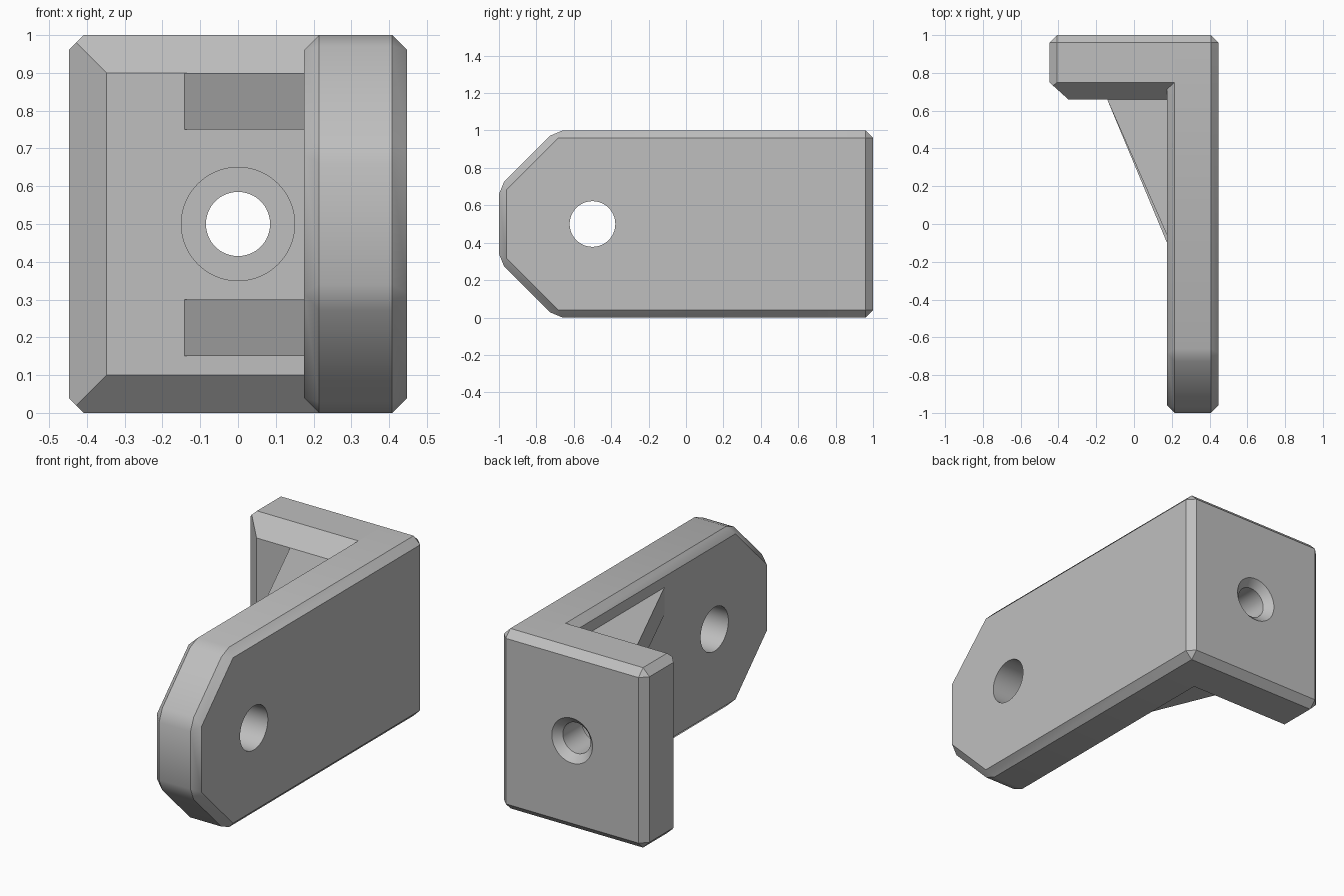
import bpy, bmesh
from math import radians, tau
from mathutils import Matrix

if "Cube" in bpy.data.objects:
    bpy.data.objects.remove(bpy.data.objects["Cube"])

GREY = (0.52, 0.52, 0.52, 1)
metal = bpy.data.materials.new("plain grey")
metal.use_nodes = True
metal.diffuse_color = GREY
metal.node_tree.nodes["Principled BSDF"].inputs["Base Color"].default_value = GREY

CHAMFER = 0.04


def make_object(name, bm):
    bmesh.ops.recalc_face_normals(bm, faces=bm.faces)
    mesh = bpy.data.meshes.new(name)
    bm.to_mesh(mesh)
    bm.free()
    mesh.materials.append(metal)
    obj = bpy.data.objects.new(name, mesh)
    bpy.context.collection.objects.link(obj)
    return obj


def prism(name, points, depth):
    """Extrude a closed 3D outline along a vector."""
    bm = bmesh.new()
    face = bm.faces.new([bm.verts.new(p) for p in points])
    new = bmesh.ops.extrude_face_region(bm, geom=[face], use_keep_orig=True)
    moved = [v for v in new["geom"] if isinstance(v, bmesh.types.BMVert)]
    bmesh.ops.translate(bm, verts=moved, vec=depth)
    return make_object(name, bm)


def lathe(name, profile, matrix):
    """Spin (radius, height) points round local z, then place the result."""
    bm = bmesh.new()
    verts = [bm.verts.new((r, 0, h)) for r, h in profile]
    edges = [bm.edges.new(pair) for pair in zip(verts, verts[1:])]
    bmesh.ops.spin(bm, geom=verts + edges, cent=(0, 0, 0), axis=(0, 0, 1),
                   angle=tau, steps=64)
    bmesh.ops.remove_doubles(bm, verts=bm.verts, dist=1e-5)
    bm.transform(matrix)
    return make_object(name, bm)


def activate(obj):
    bpy.ops.object.select_all(action="DESELECT")
    obj.select_set(True)
    bpy.context.view_layer.objects.active = obj


def apply_modifier(obj, kind, **settings):
    mod = obj.modifiers.new(kind.title(), kind)
    for key, value in settings.items():
        setattr(mod, key, value)
    activate(obj)
    bpy.ops.object.modifier_apply(modifier=mod.name)


def cut(obj, cutter):
    apply_modifier(obj, "BOOLEAN", operation="DIFFERENCE", solver="EXACT", object=cutter)
    bpy.data.objects.remove(cutter)


# Long arm with clipped front corners and chamfers all round
outline = [(-1, 0.3), (-0.7, 0), (1, 0), (1, 1), (-0.7, 1), (-1, 0.7)]
arm = prism("long_arm", [(0.175, y, z) for y, z in outline], (0.273, 0, 0))
apply_modifier(arm, "BEVEL", width=CHAMFER, segments=1, limit_method="ANGLE",
               angle_limit=radians(30))

# Straight hole through the arm
cut(arm, lathe("arm_hole_cutter", [(0, -0.5), (0.122, -0.5), (0.122, 0.5), (0, 0.5)],
               Matrix.Translation((0.3, -0.5, 0.5)) @ Matrix.Rotation(radians(90), 4, "Y")))

# Back plate: small chamfers behind, broad chamfers in front
LEFT, RIGHT = -0.448, 0.22
bm = bmesh.new()
for s in (-1, 1):
    # inset from the free side, inset from top or bottom, y
    rings = [(CHAMFER, CHAMFER, 1), (0.1, 0.1, 0.66), (0.02, 0.02, 0.732)]
    for y in (0.96, 0.75):
        rings += [(CHAMFER, 0, y), (0, CHAMFER, y)]
    for dx, dz, y in rings:
        bm.verts.new((LEFT + dx, y, 0.5 + s * (0.5 - dz)))
    for dz, y in ((CHAMFER, 1), (0, 0.96), (0, 0.75), (0.1, 0.66)):
        bm.verts.new((RIGHT, y, 0.5 + s * (0.5 - dz)))
bmesh.ops.convex_hull(bm, input=bm.verts)
bmesh.ops.dissolve_limit(bm, angle_limit=radians(1), verts=bm.verts, edges=bm.edges)
plate = make_object("back_plate", bm)

# Screw hole: counterbore in front, countersink behind
cut(plate, lathe("screw_hole_cutter",
                 [(0, 0.5), (0.15, 0.5), (0.15, 0.79), (0.085, 0.79),
                  (0.085, 0.96), (0.165, 1.04), (0, 1.04)],
                 Matrix.Translation((0, 0, 0.5)) @ Matrix.Rotation(radians(-90), 4, "X")))

# Two triangular gussets in the inner corner
for name, z, tip in (("lower_gusset", 0.15, -0.1), ("upper_gusset", 0.75, -0.06)):
    prism(name, [(-0.142, 0.66, z), (0.175, tip, z), (0.19, tip, z),
                 (0.19, 0.68, z), (-0.142, 0.68, z)], (0, 0, 0.15))

# Round holes smooth, all chamfers crisp
for obj in (arm, plate):
    activate(obj)
    bpy.ops.object.shade_smooth_by_angle(angle=radians(25))
